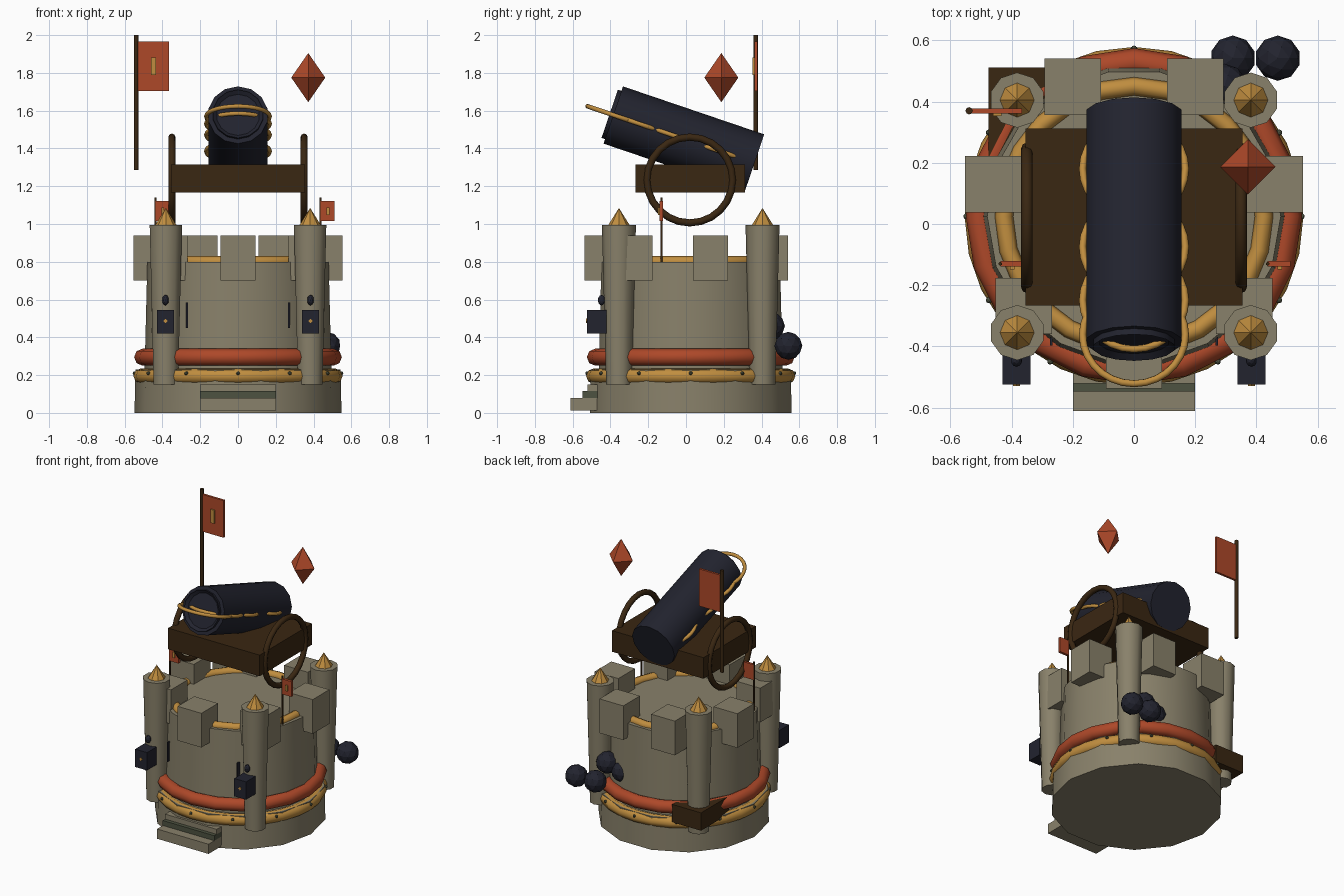
import bpy, bmesh, math
from mathutils import Vector

if "Cube" in bpy.data.objects:
    bpy.data.objects.remove(bpy.data.objects["Cube"])

CY = 0.025  # castle axis sits slightly behind the origin


def mat(name, rgb):
    m = bpy.data.materials.new(name)
    m.diffuse_color = (*rgb, 1)
    m.use_nodes = True
    m.node_tree.nodes["Principled BSDF"].inputs["Base Color"].default_value = m.diffuse_color
    return m


STONE = mat("stone", (0.25, 0.22, 0.145))
RED = mat("red", (0.42, 0.065, 0.022))
GOLD = mat("gold", (0.53, 0.27, 0.05))
WOOD = mat("dark_wood", (0.042, 0.02, 0.006))
IRON = mat("dark_iron", (0.016, 0.017, 0.028))
MOSS = mat("mossy_stone", (0.075, 0.085, 0.052))


def done(name, m, smooth=None):
    o = bpy.context.object
    o.name = name
    o.data.materials.clear()
    o.data.materials.append(m)
    if smooth:
        bpy.ops.object.shade_smooth_by_angle(angle=math.radians(smooth))
    return o


def box(name, m, x, y, z):
    """Box from (min, max) ranges."""
    bpy.ops.mesh.primitive_cube_add(size=1, location=[sum(r) / 2 for r in (x, y, z)])
    o = bpy.context.object
    o.scale = [r[1] - r[0] for r in (x, y, z)]
    return done(name, m)


def cone(name, m, r1, r2, p0, p1, sides, smooth=None, spin=0):
    """Cylinder or cone between two points."""
    p0, p1 = Vector(p0), Vector(p1)
    d = p1 - p0
    bpy.ops.mesh.primitive_cone_add(vertices=sides, radius1=r1, radius2=r2,
                                    depth=d.length, location=(p0 + p1) / 2)
    o = bpy.context.object
    if abs(d.x) + abs(d.y) > 1e-6:
        o.rotation_euler = d.to_track_quat('Z', 'Y').to_euler()
    else:
        o.rotation_euler.z = spin
    return done(name, m, smooth)


def ring(name, m, loc, R, r, segs, normal=(0, 0, 1), minor=8):
    bpy.ops.mesh.primitive_torus_add(major_radius=R, minor_radius=r, location=loc,
                                     major_segments=segs, minor_segments=minor)
    bpy.context.object.rotation_euler = Vector(normal).to_track_quat('Z', 'Y').to_euler()
    return done(name, m, 50)


def ball(name, m, loc, r, scale=(1, 1, 1)):
    bpy.ops.mesh.primitive_ico_sphere_add(subdivisions=2, radius=r, location=loc)
    bpy.context.object.scale = scale
    return done(name, m)


# Castle body
cone("base", STONE, 0.548, 0.543, (0, CY, 0), (0, CY, 0.23), 14, 30, math.pi / 2)
cone("wall", STONE, 0.495, 0.48, (0, CY, 0.2), (0, CY, 0.80), 18, 30, math.pi / 2)
ring("base_gold_band", GOLD, (0, CY, 0.195), 0.513, 0.041, 28)
ring("red_band", RED, (0, CY, 0.295), 0.505, 0.045, 20)
ring("rim_gold_band", GOLD, (0, CY, 0.80), 0.425, 0.03, 24)
for i in range(12):
    a = math.tau * (i + 0.0) / 12
    ball(f"band_stud_{i}", MOSS, (0.548 * math.cos(a), CY + 0.548 * math.sin(a), 0.21), 0.01)

# Battlements
for i in range(7):
    a = -math.pi / 2 + math.tau * i / 7
    x, y = 0.461 * math.cos(a), CY + 0.47 * math.sin(a)
    if i in (2, 5):
        x = math.copysign(0.461, x)
    box(f"merlon_{i}", STONE, (x - 0.092, x + 0.092), (y - 0.092, y + 0.092), (0.70, 0.94))

# Corner turrets with gold tips
for sx in (-1, 1):
    for sy in (-1, 1):
        x, y = 0.382 * sx, CY + 0.38 * sy
        cone("turret", STONE, 0.068, 0.09, (x, y, 0.15), (x, y, 0.995), 10, 40)
        cone("turret_tip", GOLD, 0.056, 0, (x, y, 0.995), (x, y, 1.085), 8)

# Lanterns on the front turrets, and arrow slits
for s in (-1, 1):
    x = 0.384 * s
    box("lantern", IRON, (x - 0.046, x + 0.046), (-0.525, -0.42), (0.42, 0.545))
    cone("lantern_mark", GOLD, 0.012, 0.012, (x, -0.529, 0.487), (x, -0.52, 0.487), 4)
    ball("lantern_knob", IRON, (x, -0.447, 0.597), 0.02, (0.9, 1, 1.4))
    box("arrow_slit", IRON, (0.27 * s - 0.004, 0.27 * s + 0.004), (-0.397, -0.37), (0.45, 0.585))

# Entrance steps
box("lower_step", STONE, (-0.2, 0.2), (-0.612, -0.45), (0.012, 0.08))
box("middle_step", MOSS, (-0.2, 0.2), (-0.548, -0.45), (0.08, 0.115))
box("upper_step", STONE, (-0.2, 0.2), (-0.522, -0.44), (0.115, 0.15))

# Cannonballs and crate at the back
for i, p in enumerate([(0.47, 0.542, 0.355), (0.323, 0.542, 0.355),
                       (0.295, 0.45, 0.46), (0.19, 0.43, 0.42)]):
    ball(f"cannonball_{i}", IRON, p, 0.074)
box("crate", WOOD, (-0.475, -0.25), (0.20, 0.512), (0.21, 0.335))


# Flags: pole, cloth and gold emblem plate
def flag(name, x, y, z0, z1, pole_r, w, c0, c1, t, ew, eh):
    cone(name + "_pole", WOOD, pole_r, pole_r, (x, y, z0), (x, y, z1), 8, 50)
    box(name + "_cloth", RED, (x, x + w), (y - t, y + t), (c0, c1))
    ex, ez = x + w * 0.53, (c0 + c1) / 2
    box(name + "_emblem", GOLD, (ex - ew, ex + ew), (y - t - 0.009, y - t), (ez - eh, ez + eh))


flag("large_flag", -0.539, 0.37, 1.285, 2.0, 0.012, 0.173, 1.705, 1.965, 0.008, 0.014, 0.047)
for s in (-1, 1):
    flag("small_flag", 0.437 * s, -0.13, 0.79, 1.14, 0.006, 0.074, 1.015, 1.122, 0.009, 0.007, 0.02)

# Floating red gem
gem = Vector((0.372, 0.187, 1.775))
for s in (-1, 1):
    cone("gem_half", RED, 0.09, 0, gem, gem + Vector((0, 0, 0.13)), 4)
    if s < 0:
        bpy.context.object.rotation_euler.x = math.pi
        bpy.context.object.location.z = gem.z - 0.065

# Gun carriage with wheels
box("carriage", WOOD, (-0.355, 0.355), (-0.267, 0.313), (1.167, 1.315))
for s in (-1, 1):
    ring("wheel", WOOD, (0.35 * s, 0.02, 1.233), 0.227, 0.019, 24, (1, 0, 0))

# Cannon barrel with recessed muzzle
rear, front = Vector((0, 0.3625, 1.323)), Vector((0, -0.385, 1.577))
axis = (front - rear).normalized()
cone("barrel", IRON, 0.16, 0.16, rear, front, 14, 30)
lip = cone("muzzle_lip", IRON, 0.135, 0.135, front - axis * 0.03, front + axis * 0.02, 14, 30)
bm = bmesh.new()
bm.from_mesh(lip.data)
cap = max(bm.faces, key=lambda f: f.calc_center_median().z)
bmesh.ops.inset_region(bm, faces=[cap], thickness=0.02)
bmesh.ops.translate(bm, verts=cap.verts, vec=(0, 0, -0.018))
bm.to_mesh(lip.data)
bm.free()

# Gold hoops lying along the barrel
for y in (0.18, -0.075, -0.25, -0.363):
    c = rear + axis * ((y - rear.y) / axis.y)
    ring("barrel_hoop", GOLD, c, 0.168, 0.012, 28, (0, -axis.z, axis.y) if axis.y > 0 else (0, axis.z, -axis.y))
